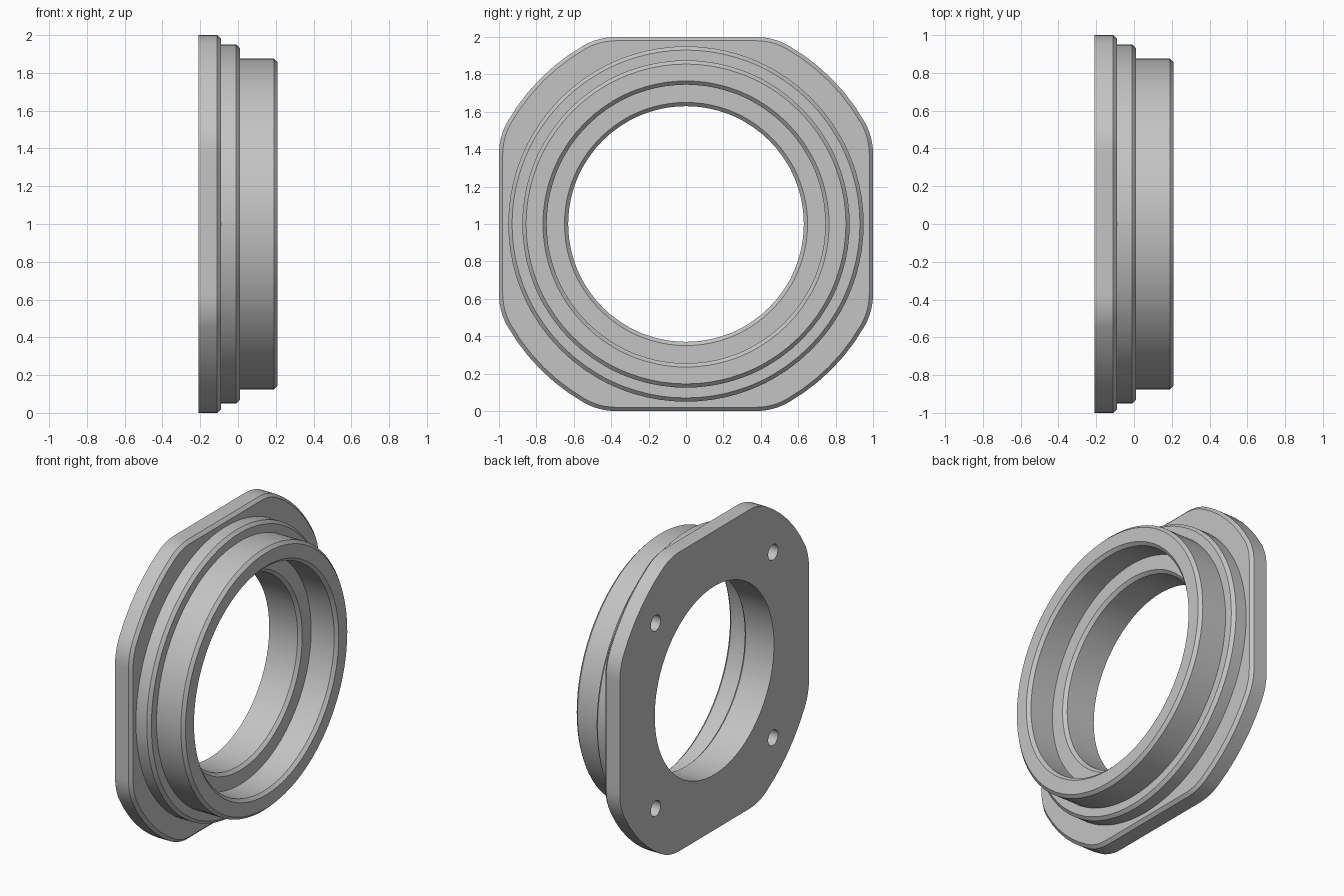
import bpy, bmesh
from math import pi, sin, cos, atan2, sqrt, radians

if "Cube" in bpy.data.objects:
    bpy.data.objects.remove(bpy.data.objects["Cube"])

grey = bpy.data.materials.new("plain grey")
grey.diffuse_color = (0.55, 0.55, 0.55, 1)
grey.use_nodes = True
grey.node_tree.nodes["Principled BSDF"].inputs["Base Color"].default_value = grey.diffuse_color

HALF, BIG, FILLET = 1.0, 1.1, 0.35      # flange half width, corner arc, blend radius
B = HALF - FILLET                       # blend arc centre
A = sqrt((BIG - FILLET) ** 2 - B ** 2)
TURN = atan2(A, B)                      # direction where blend meets corner arc


def arc(cx, cy, r, a0, a1, n):
    return [(cx + r * cos(a0 + (a1 - a0) * i / n), cy + r * sin(a0 + (a1 - a0) * i / n))
            for i in range(n + 1)]


def flange_loop(inset):
    """Square clipped by a large circle, with blended corners."""
    quarter = [(HALF - inset, -A + 2 * A * i / 10) for i in range(10)]
    quarter += arc(B, A, FILLET - inset, 0, TURN, 6)
    quarter += arc(0, 0, BIG - inset, TURN, pi / 2 - TURN, 6)[1:-1]
    quarter += arc(A, B, FILLET - inset, pi / 2 - TURN, pi / 2, 6)
    pts = []
    for q in range(4):
        c, s = round(cos(q * pi / 2)), round(sin(q * pi / 2))
        # last point of each quarter is the first of the next
        pts += [(c * x - s * y, s * x + c * y) for x, y in quarter[:-1]]
    return pts


ANGLES = [atan2(y, x) for x, y in flange_loop(0)]


def circle_loop(r):
    return [(r * cos(a), r * sin(a)) for a in ANGLES]


# Cross-section from back of the flange, over the stepped collar, into the bore
sections = [(-0.21, flange_loop(0)), (-0.11, flange_loop(0)), (-0.09, flange_loop(0.02))]
sections += [(x, circle_loop(r)) for x, r in [
    (-0.09, 0.95), (-0.01, 0.95), (0.01, 0.93),       # lower step
    (0.01, 0.875), (0.19, 0.875), (0.21, 0.855),      # tube outside
    (0.21, 0.765), (0.19, 0.745), (0.02, 0.745),      # counterbore
    (0.02, 0.65), (0.0, 0.63), (-0.21, 0.63)]]        # through bore

bm = bmesh.new()
rings = [[bm.verts.new((x, y, z + 1)) for y, z in loop] for x, loop in sections]
n = len(ANGLES)
for k, ring in enumerate(rings):
    nxt = rings[(k + 1) % len(rings)]
    for i in range(n):
        j = (i + 1) % n
        bm.faces.new((ring[i], ring[j], nxt[j], nxt[i]))
bmesh.ops.recalc_face_normals(bm, faces=bm.faces)
mesh = bpy.data.meshes.new("flanged_collar")
bm.to_mesh(mesh)
bm.free()
body = bpy.data.objects.new("flanged_collar", mesh)
bpy.context.collection.objects.link(body)
mesh.materials.append(grey)

# Four blind screw holes in the back
for sy in (-1, 1):
    for sz in (-1, 1):
        bpy.ops.mesh.primitive_cylinder_add(
            vertices=24, radius=0.052, depth=0.3,
            location=(-0.22, sy * 0.62, 1 + sz * 0.62), rotation=(0, pi / 2, 0))
        cutter = bpy.context.object
        cutter.name = "screw_hole_cutter"
        cutter.data.materials.append(grey)
        cutter.hide_render = True
        mod = body.modifiers.new("screw_hole", 'BOOLEAN')
        mod.operation, mod.solver, mod.object = 'DIFFERENCE', 'EXACT', cutter
        bpy.ops.object.select_all(action='DESELECT')
        body.select_set(True)
        bpy.context.view_layer.objects.active = body
        bpy.ops.object.modifier_apply(modifier=mod.name)
        bpy.data.objects.remove(cutter)

bpy.ops.object.shade_smooth_by_angle(angle=radians(30))
